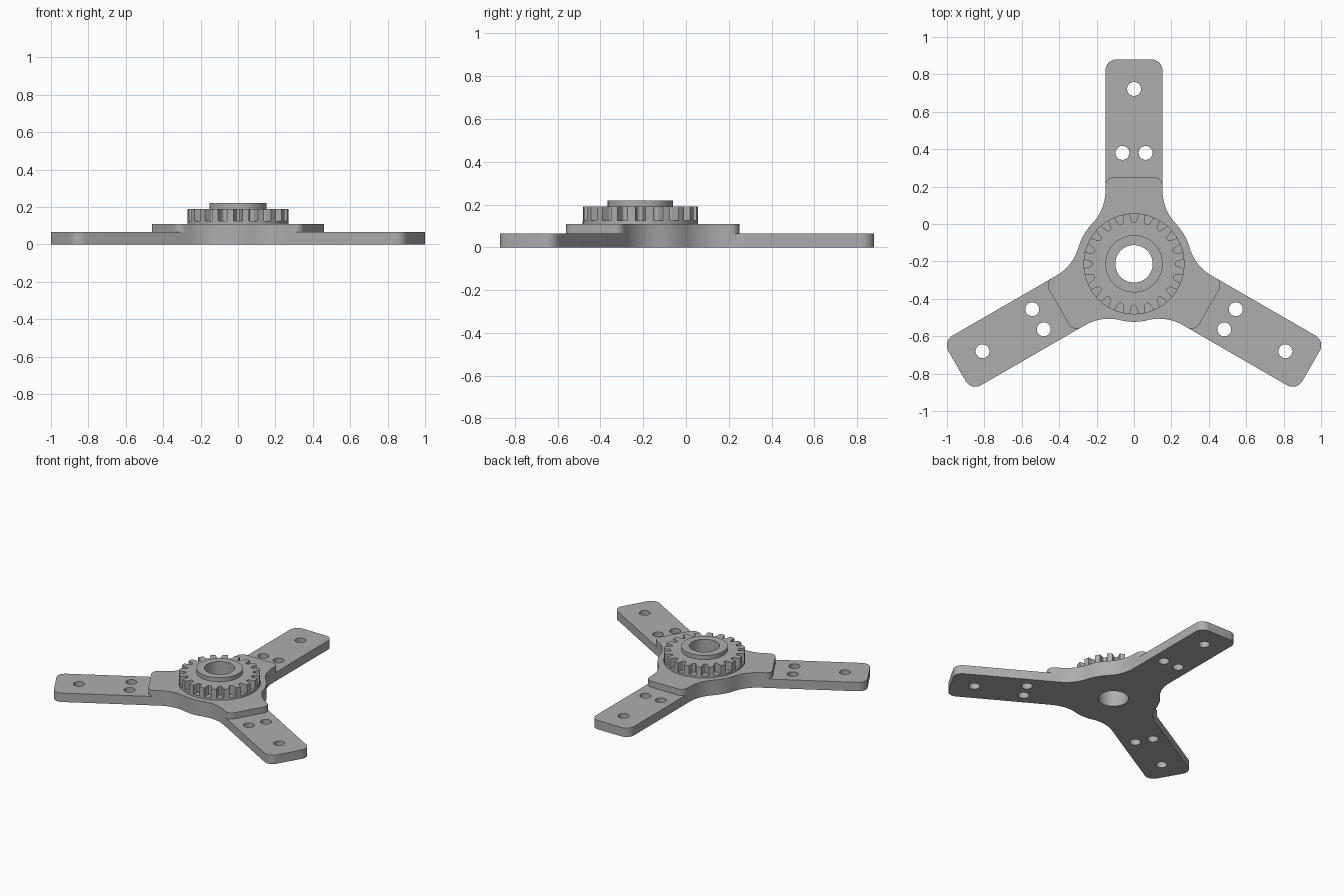
import bpy
import bmesh
from math import sin, cos, pi, radians, atan2
from mathutils import Vector, Matrix

cube = bpy.data.objects.get("Cube")
if cube:
    bpy.data.objects.remove(cube, do_unlink=True)

CENTRE_Y = -0.213
HALF_WIDTH = 0.153
HUB_R = 0.31
FILLET = 0.25
BORE_R = 0.1
TEETH = 20

grey = bpy.data.materials.new("plain grey")
grey.use_nodes = True
colour = (0.42, 0.42, 0.42, 1)
grey.diffuse_color = colour
grey.node_tree.nodes["Principled BSDF"].inputs["Base Color"].default_value = colour


def arc(x, y, r, start, end, steps):
    """Points on an arc, angles in radians."""
    return [Vector((x + r * cos(start + (end - start) * i / steps),
                    y + r * sin(start + (end - start) * i / steps)))
            for i in range(steps + 1)]


def circle(x, y, r, steps=48):
    return arc(x, y, r, 0, 2 * pi, steps)[:-1]


def turned(points, angle):
    rot = Matrix.Rotation(angle, 2)
    return [rot @ p for p in points]


def plate(name, loops, z0, z1):
    """Extrude an outline with holes between two heights."""
    data = bpy.data.curves.new(name, 'CURVE')
    data.dimensions = '2D'
    data.fill_mode = 'BOTH'
    data.extrude = (z1 - z0) / 2
    for loop in loops:
        spline = data.splines.new('POLY')
        spline.points.add(len(loop) - 1)
        for point, p in zip(spline.points, loop):
            point.co = (p.x, p.y, 0, 1)
        spline.use_cyclic_u = True
    obj = bpy.data.objects.new(name, data)
    bpy.context.collection.objects.link(obj)
    bpy.ops.object.select_all(action='DESELECT')
    obj.select_set(True)
    bpy.context.view_layer.objects.active = obj
    bpy.ops.object.convert(target='MESH')
    obj = bpy.context.object
    obj.name = name
    bm = bmesh.new()
    bm.from_mesh(obj.data)
    bmesh.ops.remove_doubles(bm, verts=bm.verts, dist=0.0001)
    bmesh.ops.recalc_face_normals(bm, faces=bm.faces)
    bmesh.ops.translate(bm, verts=bm.verts, vec=(0, CENTRE_Y, (z0 + z1) / 2))
    bm.to_mesh(obj.data)
    bm.free()
    obj.data.materials.clear()
    obj.data.materials.append(grey)
    bpy.ops.object.shade_smooth_by_angle(angle=radians(30))
    return obj


def star(length, corner):
    """Three round-cornered arms blended into a round hub."""
    fx = HALF_WIDTH + FILLET
    fy = ((HUB_R + FILLET) ** 2 - fx ** 2) ** 0.5
    bearing = atan2(fy, fx)
    side = arc(0, 0, HUB_R, pi / 6, bearing, 6)[:-1]
    side += arc(fx, fy, FILLET, bearing + pi, pi, 10)
    side += arc(HALF_WIDTH - corner, length - corner, corner, 0, pi / 2, 8)
    arm = side + [Vector((-p.x, p.y)) for p in reversed(side)]
    return [p for k in range(3) for p in turned(arm[:-1], k * 2 * pi / 3)]


bore = circle(0, 0, BORE_R, 64)

# Base with three drilled arms
holes = [turned(circle(x, y, 0.037, 32), k * 2 * pi / 3)
         for k in range(3)
         for x, y in ((0, 0.935), (-0.062, 0.593), (0.062, 0.593))]
plate("arm_plate", [star(1.093, 0.06), bore] + holes, 0, 0.065)

# Raised hub reinforcement
plate("hub_plate", [star(0.463, 0.045), bore], 0.065, 0.11)

# Flange under the toothed ring
plate("gear_flange", [circle(0, 0, 0.27, 96), bore], 0.11, 0.125)

# Toothed ring with round-bottomed notches
pitch = 2 * pi / TEETH
notch = arc(0.236, 0, 0.015, 1.5 * pi, pi / 2, 6)
tooth = notch + arc(0, 0, 0.27, 0.09, pitch - 0.09, 4)
gear = [p for k in range(TEETH) for p in turned(tooth, k * pitch)]
plate("toothed_ring", [gear, bore], 0.125, 0.19)

# Collar around the bore
plate("collar", [circle(0, 0, 0.153, 72), bore], 0.19, 0.22)
